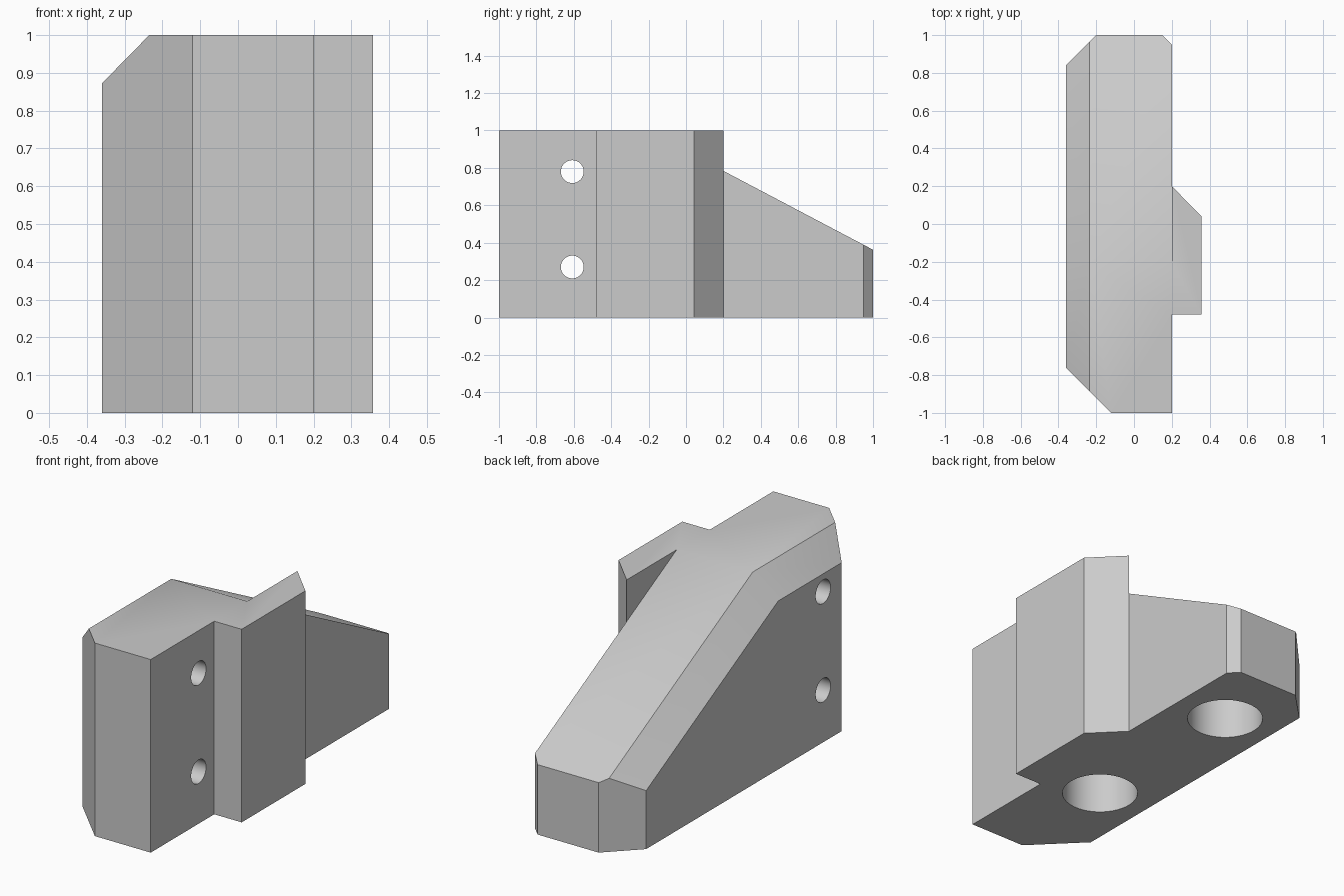
import bpy
import bmesh
from math import radians
from mathutils import Matrix, Vector

cube = bpy.data.objects.get("Cube")
if cube:
    bpy.data.objects.remove(cube, do_unlink=True)

# Single plain grey
grey = bpy.data.materials.new("plain_grey")
grey.use_nodes = True
colour = (0.6, 0.6, 0.6, 1)
grey.diffuse_color = colour
grey.node_tree.nodes["Principled BSDF"].inputs["Base Color"].default_value = colour


def make_object(name, bm):
    bmesh.ops.recalc_face_normals(bm, faces=bm.faces)
    mesh = bpy.data.meshes.new(name)
    bm.to_mesh(mesh)
    bm.free()
    mesh.materials.append(grey)
    obj = bpy.data.objects.new(name, mesh)
    bpy.context.collection.objects.link(obj)
    return obj


def prism(outline, height):
    """Extrude a plan outline upward from the ground."""
    bm = bmesh.new()
    face = bm.faces.new([bm.verts.new((x, y, 0)) for x, y in outline])
    new = bmesh.ops.extrude_face_region(bm, geom=[face])["geom"]
    bmesh.ops.translate(bm, vec=(0, 0, height),
                        verts=[g for g in new if isinstance(g, bmesh.types.BMVert)])
    return bm


def slice_off(bm, point, normal):
    """Remove everything beyond a plane and cap the cut."""
    bmesh.ops.bisect_plane(bm, geom=bm.verts[:] + bm.edges[:] + bm.faces[:],
                           dist=1e-5, plane_co=point,
                           plane_no=Vector(normal).normalized(), clear_outer=True)
    bmesh.ops.holes_fill(bm, edges=[e for e in bm.edges if e.is_boundary], sides=0)


def cylinder(name, centre, radius, depth, axis):
    bm = bmesh.new()
    turn = Matrix.Rotation(radians(90), 4, "Y") if axis == "X" else Matrix()
    bmesh.ops.create_cone(bm, cap_ends=True, segments=64, radius1=radius,
                          radius2=radius, depth=depth,
                          matrix=Matrix.Translation(centre) @ turn)
    obj = make_object(name, bm)
    obj.hide_render = True
    return obj


def combine(target, other, operation):
    mod = target.modifiers.new(other.name, "BOOLEAN")
    mod.operation = operation
    mod.solver = "EXACT"
    mod.object = other
    bpy.context.view_layer.objects.active = target
    bpy.ops.object.modifier_apply(modifier=mod.name)
    bpy.data.objects.remove(other, do_unlink=True)


# Main block with clipped plan corners
body = prism([(-0.12, -1), (0.2, -1), (0.2, 0.95), (0.15, 1),
              (-0.2, 1), (-0.36, 0.84), (-0.36, -0.76)], 1)

# Sloping rear top, and the chamfer along its side edge
bend = (-0.235, -0.21, 1)
slope = 0.527
slice_off(body, bend, (0, slope, 1))
slice_off(body, bend, (-1.02, 0, 1))
slice_off(body, bend, (-1.15, slope, 1))
block = make_object("bracket_block", body)

# Upright side rib
rib = make_object("side_rib", prism([(0.2, -0.48), (0.357, -0.48),
                                     (0.357, 0.042), (0.2, 0.2)], 1))
combine(block, rib, "UNION")

# Cross holes through the sides
for z in (0.27, 0.78):
    combine(block, cylinder("cross_hole", (0, -0.608, z), 0.061, 2, "X"), "DIFFERENCE")

# Blind sockets in the underside
for y in (-0.36, 0.6):
    combine(block, cylinder("base_socket", (-0.083, y, 0), 0.185, 0.6, "Z"), "DIFFERENCE")

# Smooth hole walls and the gentle bend, sharp edges elsewhere
bpy.ops.object.select_all(action="DESELECT")
block.select_set(True)
bpy.context.view_layer.objects.active = block
bpy.ops.object.shade_smooth_by_angle(angle=radians(30))
